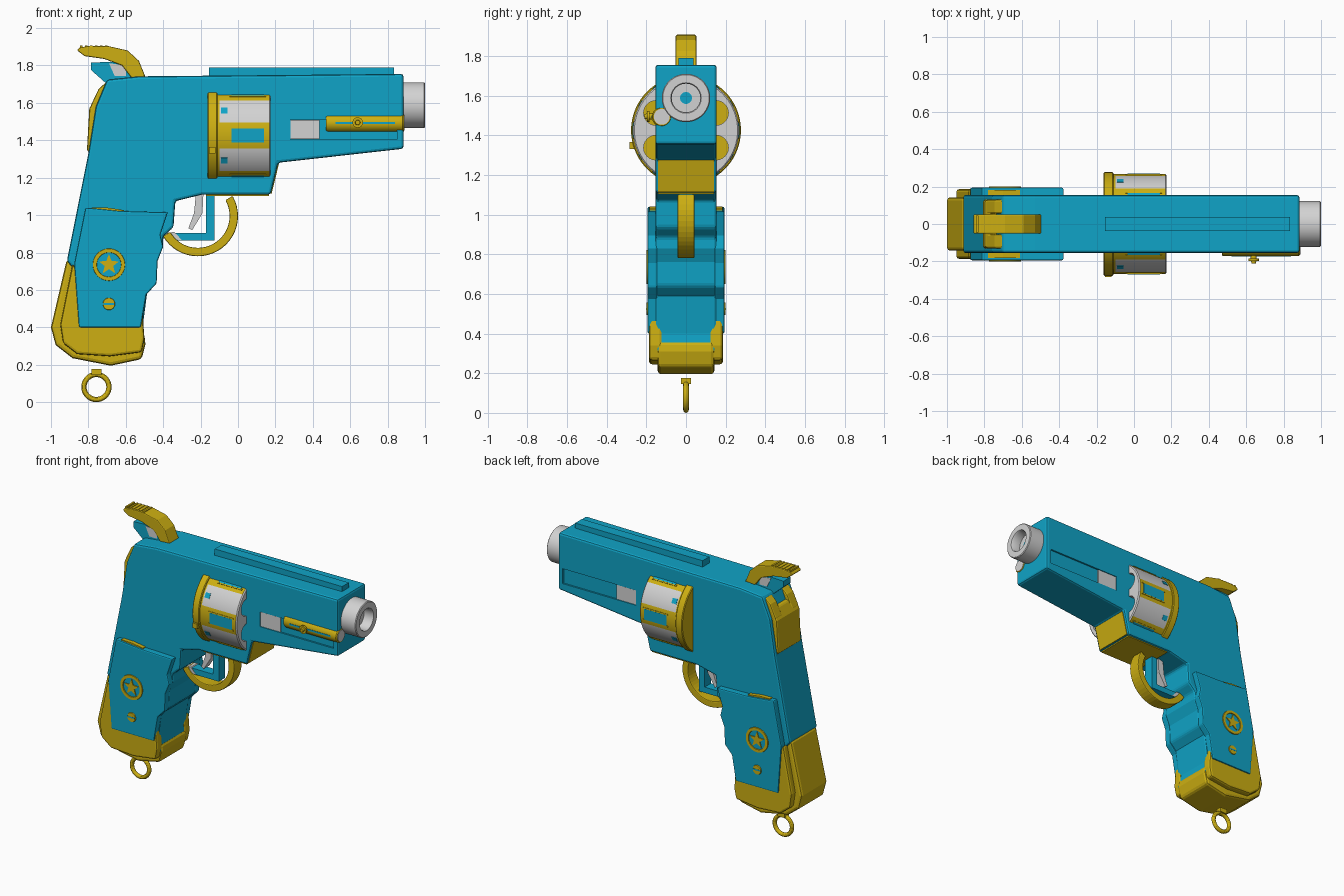
import bpy, bmesh
from math import sin, cos, pi, radians
from mathutils import Matrix, Vector

if "Cube" in bpy.data.objects:
    bpy.data.objects.remove(bpy.data.objects["Cube"])


def material(name, rgb):
    m = bpy.data.materials.new(name)
    m.use_nodes = True
    m.diffuse_color = (*rgb, 1)
    m.node_tree.nodes["Principled BSDF"].inputs["Base Color"].default_value = (*rgb, 1)
    return m


BLUE = material("bright_blue", (0.005, 0.37, 0.57))
GOLD = material("golden_yellow", (0.61, 0.43, 0.006))
GREY = material("light_grey", (0.65, 0.65, 0.65))


def finish(name, bm, mats, smooth=False, bevel=0):
    bmesh.ops.recalc_face_normals(bm, faces=bm.faces)
    me = bpy.data.meshes.new(name)
    bm.to_mesh(me)
    bm.free()
    ob = bpy.data.objects.new(name, me)
    bpy.context.collection.objects.link(ob)
    for m in mats:
        me.materials.append(m)
    if bevel:
        mod = ob.modifiers.new("bevel", "BEVEL")
        mod.width, mod.segments = bevel, 2
        mod.limit_method, mod.angle_limit = "ANGLE", radians(40)
    if smooth:
        activate(ob)
        bpy.ops.object.shade_smooth_by_angle(angle=radians(35))
    return ob


def activate(ob):
    bpy.ops.object.select_all(action="DESELECT")
    ob.select_set(True)
    bpy.context.view_layer.objects.active = ob


def prism(name, pts, y0, y1, mat, bevel=0):
    """Side outline in x, z pushed from y0 to y1."""
    bm = bmesh.new()
    face = bm.faces.new([bm.verts.new((x, y0, z)) for x, z in pts])
    new = bmesh.ops.extrude_face_region(bm, geom=[face])["geom"]
    bmesh.ops.translate(bm, vec=(0, y1 - y0, 0),
                        verts=[v for v in new if isinstance(v, bmesh.types.BMVert)])
    return finish(name, bm, [mat], bevel=bevel)


def box(name, x, y, z, mat, bevel=0):
    return prism(name, [(x[0], z[0]), (x[1], z[0]), (x[1], z[1]), (x[0], z[1])], *y, mat, bevel)


def lathe(name, profile, centre, axis, mats, seg=48, rule=None):
    """Turn a (distance, radius) profile about the x or y axis."""
    bm = bmesh.new()
    c = Vector(centre)
    rows = []
    for t, r in profile:
        row = []
        for i in range(seg):
            a, b = r * cos(2 * pi * i / seg), r * sin(2 * pi * i / seg)
            row.append(bm.verts.new(c + Vector((t, a, b) if axis == "x" else (a, t, b))))
        rows.append(row)
    for j in range(len(rows) - 1):
        for i in range(seg):
            k = (i + 1) % seg
            f = bm.faces.new((rows[j][i], rows[j][k], rows[j + 1][k], rows[j + 1][i]))
            f.material_index = rule(j, (i + 0.5) * 360 / seg) if rule else 0
    bmesh.ops.remove_doubles(bm, verts=bm.verts, dist=1e-5)
    return finish(name, bm, mats, smooth=True)


def carve(ob, cutter):
    mod = ob.modifiers.new("carve", "BOOLEAN")
    mod.operation, mod.solver, mod.object = "DIFFERENCE", "EXACT", cutter
    activate(ob)
    for m in [m.name for m in ob.modifiers]:
        bpy.ops.object.modifier_apply(modifier=m)
    bpy.data.objects.remove(cutter)


# Frame and grip core
body = prism("frame", [(-.70, 1.725), (-.53, 1.742), (.885, 1.755), (.885, 1.355), (.215, 1.28),
                       (.175, 1.11), (-.19, 1.11), (-.335, 1.075), (-.345, .935), (-.40, .885),
                       (-.40, .83), (-.43, .76), (-.435, .64), (-.485, .59), (-.51, .4), (-.5, .31),
                       (-.84, .36), (-.87, .70), (-.915, .755), (-.80, 1.33), (-.76, 1.58)],
             -.155, .155, BLUE, .014)
for s in (-1, 1):
    carve(body, box("slot_cutter", (.28, .85), (s * .143, s * .2), (1.405, 1.51), BLUE))
    box("slot_plate", (.282, .435), (s * .14, s * .152), (1.407, 1.508), GREY)
box("top_rail", (-.155, .835), (-.037, .037), (1.74, 1.79), BLUE)

# Yellow panels on the frame's lower front
prism("frame_front_plate", [(.174, 1.115), (.18, 1.115), (.219, 1.275), (.213, 1.275)], -.14, .14, GOLD)
box("frame_bottom_plate", (-.17, .165), (-.14, .14), (1.103, 1.112), GOLD)

# Muzzle
lathe("muzzle", [(.87, 0), (.87, .122), (.995, .122), (1.0, .117), (1.0, .077), (.992, .072),
                 (.93, .072), (.93, 0)], (0, 0, 1.588), "x", [GREY])
lathe("bore", [(.925, 0), (.925, .03), (.932, .03), (.932, 0)], (0, 0, 1.588), "x", [BLUE])

# Revolving drum: six yellow strips alternating with grey ones
DRUM_Z, DRUM_R = 1.425, .267


def drum_rule(j, angle):
    if j in (1, 2):
        return 1 if j == 1 or (angle + 15) % 60 < 30 else 0
    return 0


drum = lathe("drum", [(-.12, 0), (-.12, DRUM_R), (-.10, DRUM_R), (.168, DRUM_R), (.175, .26), (.175, 0)],
             (0, 0, DRUM_Z), "x", [GREY, GOLD], 72, drum_rule)
holes = bmesh.new()
for i in range(6):
    a = radians(30 + 60 * i)
    m = Matrix.Translation((.14, .175 * cos(a), DRUM_Z + .175 * sin(a))) @ Matrix.Rotation(pi / 2, 4, "Y")
    bmesh.ops.create_cone(holes, cap_ends=True, segments=24, radius1=.062, radius2=.062, depth=.2, matrix=m)
for f in holes.faces:
    f.material_index = 1 if f.calc_center_median().x < .06 else 0
carve(drum, finish("hole_cutter", holes, [GREY, GOLD]))


def drum_plate(name, x, width, proud, angle, mat):
    ob = box(name, x, (DRUM_R - .012, DRUM_R + proud), (-width / 2, width / 2), mat)
    ob.matrix_world = Matrix.Translation((0, 0, DRUM_Z)) @ Matrix.Rotation(radians(angle), 4, "X")


for i in range(6):
    drum_plate("drum_window", (-.035, .14), .075, .002, 60 * i, BLUE)
    for edge in (-1, 1):
        drum_plate("drum_window_side", (-.045, .15), .008, .004, 60 * i + edge * 8.8, GOLD)
    drum_plate("drum_mark", (-.092, -.055), .035, .002, 60 * i + 30, BLUE)
lathe("drum_ring", [(-.163, 0), (-.163, .272), (-.158, .277), (-.115, .277), (-.11, .272), (-.11, 0)],
      (0, 0, DRUM_Z), "x", [GOLD], 72)
box("ring_catch", (-.155, -.12), (-.284, -.25), (1.33, 1.365), GOLD)

# Ejector rod on the right side
lathe("ejector_rod", [(.47, 0), (.47, .046), (.48, .05), (.88, .05), (.887, .044), (.887, 0)],
      (0, -.122, 1.493), "x", [GOLD])
lathe("ejector_tip", [(.88, 0), (.88, .04), (.89, .04), (.89, 0)], (0, -.122, 1.493), "x", [GREY])
box("ejector_groove", (.52, .84), (-.174, -.16), (1.487, 1.499), BLUE)
lathe("ejector_knob", [(-.16, 0), (-.16, .016), (-.185, .016), (-.185, .028), (-.197, .028),
                       (-.197, .014), (-.21, .012), (-.21, 0)], (.64, 0, 1.495), "y", [GOLD], 24)

# Hammer
prism("hammer_spur", [(-.86, 1.88), (-.85, 1.895), (-.795, 1.905), (-.69, 1.903), (-.59, 1.88),
                      (-.53, 1.825), (-.495, 1.74), (-.57, 1.735), (-.62, 1.80), (-.715, 1.835),
                      (-.82, 1.85)], -.052, .052, GOLD, .006)
for i in range(6):
    x = -.845 + i * .027
    box("spur_ridge", (x, x + .013), (-.045, .045), (1.885, 1.908), GOLD)
prism("hammer_body", [(-.785, 1.815), (-.68, 1.82), (-.58, 1.80), (-.56, 1.73), (-.70, 1.70),
                      (-.785, 1.775)], -.04, .04, BLUE)
prism("hammer_inlay", [(-.69, 1.812), (-.60, 1.80), (-.60, 1.745), (-.66, 1.745)], -.043, .043, GREY)

# Upper backstrap with two prongs beside the hammer
prism("upper_backstrap", [(-.755, 1.64), (-.795, 1.57), (-.808, 1.34), (-.75, 1.33), (-.70, 1.64)],
      -.13, .13, GOLD, .012)
for s in (-1, 1):
    prism("backstrap_prong", [(-.70, 1.715), (-.745, 1.675), (-.79, 1.58), (-.70, 1.58), (-.65, 1.70)],
          s * .055, s * .13, GOLD, .01)

# Butt cap
prism("butt_cap", [(-.915, .765), (-1.0, .40), (-.975, .305), (-.885, .235), (-.68, .195), (-.515, .23),
                   (-.495, .31), (-.50, .36), (-.82, .40), (-.85, .73)], -.143, .143, GOLD, .018)

for s in (-1, 1):
    # Grip sides
    prism("butt_side_plate", [(-.885, .74), (-.95, .415), (-.935, .315), (-.86, .257), (-.685, .245),
                              (-.515, .267), (-.50, .34), (-.515, .54), (-.80, .62)],
          s * .12, s * .186, GOLD, .014)
    prism("grip_panel", [(-.815, 1.04), (-.635, 1.022), (-.375, 1.015), (-.415, .895), (-.40, .83),
                         (-.43, .755), (-.435, .635), (-.49, .575), (-.52, .40), (-.85, .40),
                         (-.875, .74)], s * .145, s * .194, BLUE, .008)
    prism("grip_top_inlay", [(-.78, 1.0), (-.61, 1.0), (-.61, 1.027), (-.7, 1.04), (-.78, 1.042)],
          s * .15, s * .183, GOLD)
    # Medallion and screw
    lathe("medal_ring", [(s * .19, .087), (s * .2, .085), (s * .2, .066), (s * .19, .064), (s * .19, .087)],
          (-.69, 0, .735), "y", [GOLD])
    star = [((.057, .024)[i % 2], pi / 2 + i * pi / 5) for i in range(10)]
    prism("medal_star", [(-.69 + r * cos(a), .735 + r * sin(a)) for r, a in star], s * .19, s * .2, GOLD)
    lathe("grip_screw", [(s * .19, 0), (s * .19, .034), (s * .2, .031), (s * .2, 0)],
          (-.69, 0, .525), "y", [GOLD], 32)
    box("screw_slot", (-.718, -.662), (s * .195, s * .201), (.52, .53), BLUE)

# Trigger guard and trigger
arc = [radians(-150 + 7.5 * i) for i in range(25)]
guard = [(-.215 + .215 * cos(a), .995 + .215 * sin(a)) for a in arc]
guard += [(-.215 + .17 * cos(a), .995 + .17 * sin(a)) for a in reversed(arc)]
prism("trigger_guard", guard, -.043, .043, GOLD, .006)
prism("guard_bracket", [(-.36, .905), (-.17, .905), (-.17, 1.115), (-.125, 1.115), (-.125, .865),
                        (-.34, .865)], -.035, .035, BLUE)
prism("guard_tip", [(-.38, .905), (-.34, .91), (-.30, .866), (-.36, .87)], -.037, .037, GREY)
prism("trigger", [(-.185, 1.115), (-.19, 1.01), (-.245, .92), (-.265, .93), (-.235, 1.01),
                  (-.225, 1.115)], -.03, .03, GREY)

# Lanyard ring
box("ring_stem", (-.783, -.73), (-.025, .025), (.145, .177), GOLD)
bpy.ops.mesh.primitive_torus_add(location=(-.757, 0, .081), rotation=(pi / 2, 0, 0), major_radius=.067,
                                 minor_radius=.014, major_segments=36, minor_segments=12)
loop = bpy.context.object
loop.name = "lanyard_ring"
loop.data.materials.append(GOLD)
bpy.ops.object.shade_smooth_by_angle()
